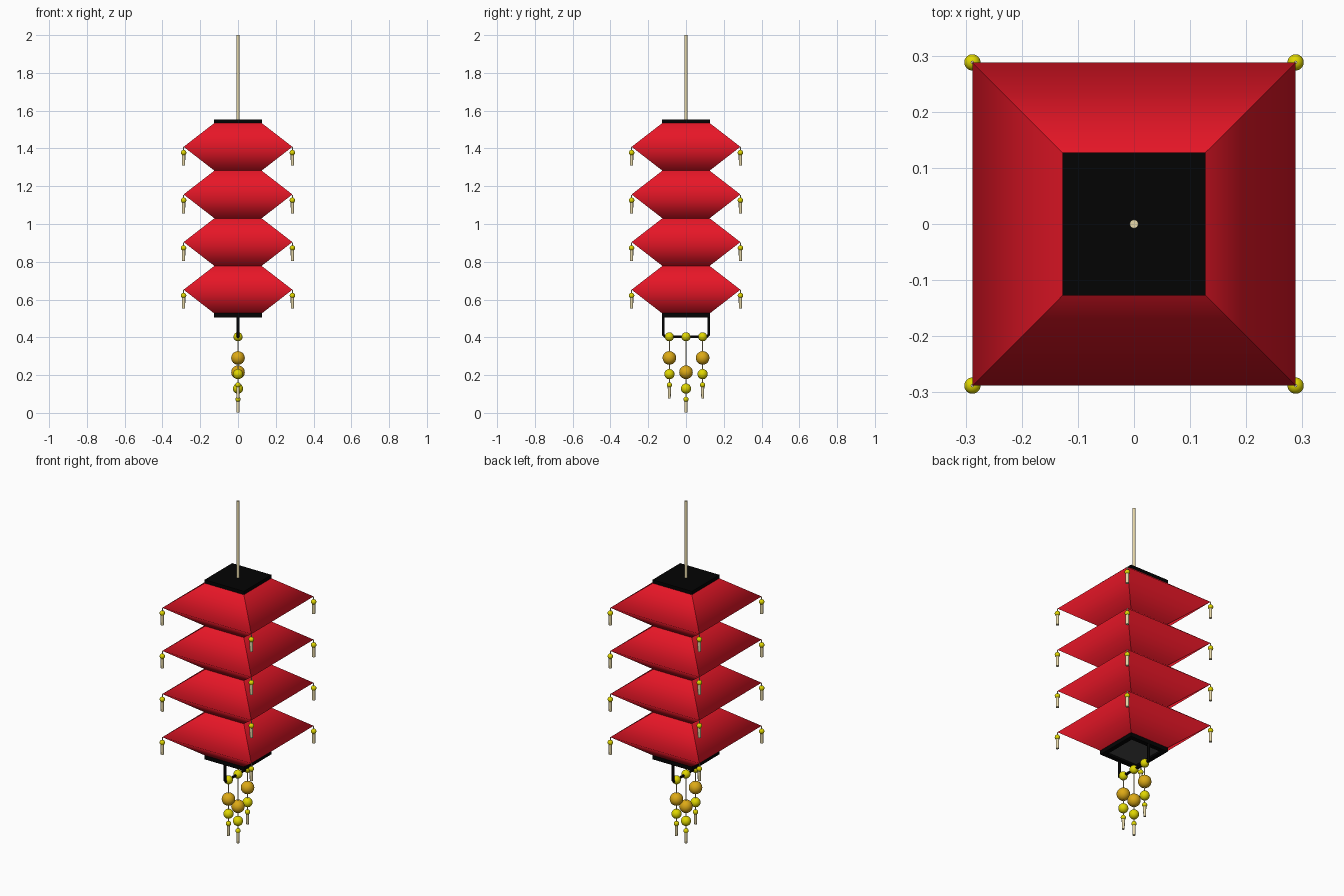
import bpy, bmesh

cube = bpy.data.objects.get("Cube")
if cube:
    bpy.data.objects.remove(cube, do_unlink=True)


def material(name, rgb):
    m = bpy.data.materials.new(name)
    m.use_nodes = True
    m.diffuse_color = (*rgb, 1)
    m.node_tree.nodes["Principled BSDF"].inputs["Base Color"].default_value = (*rgb, 1)
    return m


RED = material("red paper", (0.8, 0.008, 0.02))
BLACK = material("black lacquer", (0.001, 0.001, 0.001))
GREY = material("dark grey", (0.07, 0.07, 0.07))
YELLOW = material("yellow bead", (0.75, 0.68, 0.0))
GOLD = material("gold bead", (0.72, 0.4, 0.008))
TAN = material("tan cord", (0.8, 0.69, 0.4))


def finish(name, mat):
    ob = bpy.context.object
    ob.name = name
    ob.data.materials.append(mat)
    return ob


def box(name, loc, size, mat):
    bpy.ops.mesh.primitive_cube_add(size=1, location=loc)
    ob = finish(name, mat)
    ob.scale = size


def rod(name, x, y, low, high, r, mat, r_top=None):
    bpy.ops.mesh.primitive_cone_add(vertices=16, radius1=r, radius2=r_top or r,
                                    depth=high - low, location=(x, y, (low + high) / 2))
    bpy.ops.object.shade_smooth_by_angle()
    finish(name, mat)


def bead(name, x, y, z, r, mat):
    bpy.ops.mesh.primitive_uv_sphere_add(segments=20, ring_count=12, radius=r, location=(x, y, z))
    bpy.ops.object.shade_smooth()
    finish(name, mat)


# Folded paper body: each tier bulges to a soft middle fold, with sharp corners
WAIST, BULGE, TIERS, PITCH, BASE = 0.125, 0.288, 4, 0.2522, 0.526
CORNERS = [(-1, -1), (1, -1), (1, 1), (-1, 1)]
bm = bmesh.new()
for t in range(TIERS):
    z = BASE + t * PITCH
    rings = [[bm.verts.new((cx * h, cy * h, z + dz)) for cx, cy in CORNERS]
             for h, dz in ((WAIST, 0), (BULGE, PITCH / 2), (WAIST, PITCH))]
    for a, b in zip(rings, rings[1:]):
        for i in range(4):
            j = (i + 1) % 4
            bm.faces.new((a[i], a[j], b[j], b[i])).smooth = True
for e in bm.edges:
    if abs(e.verts[0].co.z - e.verts[1].co.z) > 0.01:
        e.smooth = False
mesh = bpy.data.meshes.new("paper_body")
bm.to_mesh(mesh)
bm.free()
mesh.materials.append(RED)
bpy.context.collection.objects.link(bpy.data.objects.new("paper_body", mesh))

# Top cap and hanging cord
box("top_cap", (0, 0, 1.544), (0.254, 0.254, 0.02), BLACK)
rod("hanging_cord", 0, 0, 1.55, 2.0, 0.0078, TAN)

# Bottom frame with a recessed panel
for s in (-1, 1):
    box("bottom_frame_side", (s * 0.114, 0, 0.517), (0.026, 0.254, 0.026), BLACK)
    box("bottom_frame_end", (0, s * 0.114, 0.517), (0.202, 0.026, 0.026), BLACK)
box("bottom_panel", (0, 0, 0.521), (0.206, 0.206, 0.01), GREY)

# Bent wire handle under the frame
curve = bpy.data.curves.new("bottom_handle", "CURVE")
curve.dimensions = "3D"
curve.bevel_depth = 0.0075
curve.bevel_resolution = 3
curve.use_fill_caps = True
path = [(-0.12, 0.51), (-0.12, 0.412), (-0.11, 0.403), (0.11, 0.403), (0.12, 0.412), (0.12, 0.51)]
spline = curve.splines.new("POLY")
spline.points.add(len(path) - 1)
for p, (y, z) in zip(spline.points, path):
    p.co = (0, y, z, 1)
    p.radius = 1
spline.use_smooth = True
curve.materials.append(BLACK)
bpy.context.collection.objects.link(bpy.data.objects.new("bottom_handle", curve))

# Three bead strings; the middle one hangs lower
for y, drop in ((-0.088, 0), (0, 0.076), (0.088, 0)):
    rod("bead_string", 0, y, 0.14 - drop, 0.403, 0.003, TAN)
    bead("knot_bead", 0, y, 0.403, 0.024, YELLOW)
    bead("large_bead", 0, y, 0.291 - drop, 0.036, GOLD)
    bead("middle_bead", 0, y, 0.205 - drop, 0.027, YELLOW)
    bead("small_bead", 0, y, 0.148 - drop, 0.014, YELLOW)
    rod("string_tassel", 0, y, 0.077 - drop, 0.142 - drop, 0.007, TAN, 0.009)

# Bead and tassel on every tier corner
for t in range(TIERS):
    z = BASE + (t + 0.5) * PITCH
    for cx, cy in CORNERS:
        x, y = cx * BULGE, cy * BULGE
        rod("corner_string", x, y, z - 0.03, z - 0.002, 0.003, TAN)
        bead("corner_bead", x, y, z - 0.031, 0.0145, YELLOW)
        rod("corner_tassel", x, y, z - 0.1, z - 0.036, 0.0085, TAN, 0.009)
